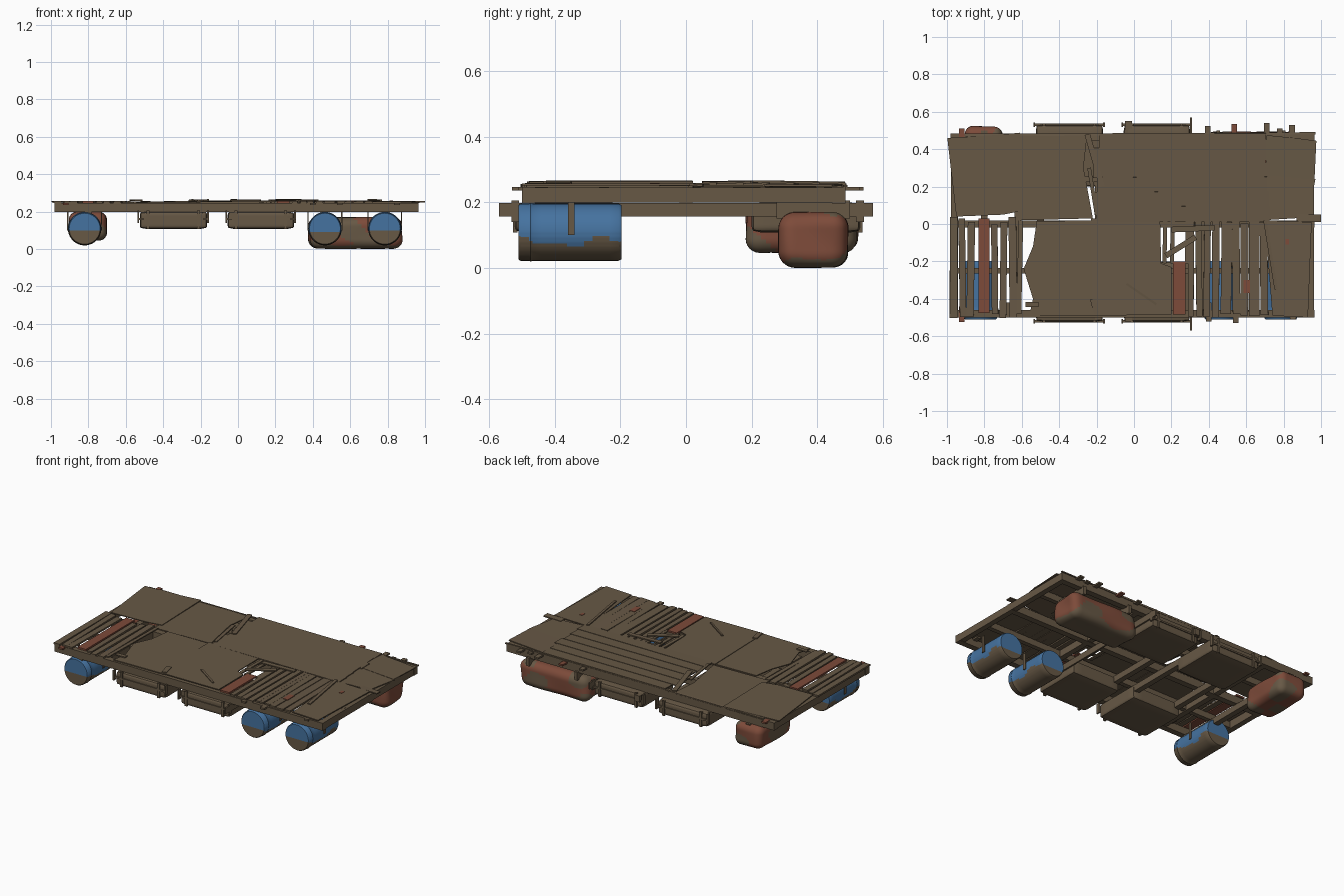
import bpy, bmesh, math, random
from mathutils import Vector, Matrix

if "Cube" in bpy.data.objects:
    bpy.data.objects.remove(bpy.data.objects["Cube"])

random.seed(7)

def material(name, rgb):
    m = bpy.data.materials.new(name)
    m.diffuse_color = (*rgb, 1)
    m.use_nodes = True
    m.node_tree.nodes["Principled BSDF"].inputs["Base Color"].default_value = m.diffuse_color
    return m

BROWN = material("weathered brown", (0.135, 0.098, 0.060))
RED = material("rust red", (0.205, 0.070, 0.042))
BLUE = material("barrel blue", (0.060, 0.170, 0.350))

def finish(name, bm, mats, smooth=False):
    bmesh.ops.recalc_face_normals(bm, faces=bm.faces)
    me = bpy.data.meshes.new(name)
    bm.to_mesh(me)
    bm.free()
    ob = bpy.data.objects.new(name, me)
    bpy.context.collection.objects.link(ob)
    for m in mats:
        me.materials.append(m)
    if smooth:
        bpy.ops.object.select_all(action='DESELECT')
        ob.select_set(True)
        bpy.context.view_layer.objects.active = ob
        bpy.ops.object.shade_smooth_by_angle(angle=math.radians(40))
    return ob

def box(name, x, y, z, mat=BROWN, rz=0, rx=0, ry=0):
    """Box from (min, max) ranges, turned about its centre."""
    bm = bmesh.new()
    c = Vector([(a + b) / 2 for a, b in (x, y, z)])
    s = [b - a for a, b in (x, y, z)]
    rot = Matrix.Rotation(rz, 4, 'Z') @ Matrix.Rotation(ry, 4, 'Y') @ Matrix.Rotation(rx, 4, 'X')
    bmesh.ops.create_cube(bm, size=1, matrix=Matrix.Translation(c) @ rot @ Matrix.Diagonal((*s, 1)))
    return finish(name, bm, [mat])

def sheet(name, pts, z, t=0.006, mat=BROWN):
    """Thin plate with an irregular outline; z may vary slightly per corner."""
    bm = bmesh.new()
    lo = [bm.verts.new((px, py, z + random.uniform(-.002, .002))) for px, py in pts]
    f = bm.faces.new(lo)
    r = bmesh.ops.extrude_face_region(bm, geom=[f])
    for v in r["geom"]:
        if isinstance(v, bmesh.types.BMVert):
            v.co.z += t
    return finish(name, bm, [mat])

def slat(name, p, q, w, z, t=0.007, mat=BROWN):
    """Loose slat from p to q seen from above."""
    a, b = Vector(p), Vector(q)
    n = Vector((-(b - a).y, (b - a).x)).normalized() * w / 2
    return sheet(name, [a + n, b + n, b - n, a - n], z, t, mat)

def rounded(name, lo, hi, r, rule, mats, cuts=16, wob=0.0):
    """Rounded box; rule(point) gives the material index."""
    bm = bmesh.new()
    bmesh.ops.create_cube(bm, size=2)
    bmesh.ops.subdivide_edges(bm, edges=bm.edges[:], cuts=cuts, use_grid_fill=True)
    lo, hi = Vector(lo), Vector(hi)
    c, h = (lo + hi) / 2, (hi - lo) / 2
    for v in bm.verts:
        p = Vector([v.co[i] * h[i] for i in range(3)])
        core = Vector([max(-(h[i] - r), min(h[i] - r, p[i])) for i in range(3)])
        d = p - core
        p = core + d.normalized() * r
        k = 1 - wob * (0.5 + 0.5 * math.sin(18 * p.x + 3) * math.sin(23 * p.y + 25 * p.z + 1))
        v.co = c + p * k
    for f in bm.faces:
        f.material_index = rule(f.calc_center_median())
    return finish(name, bm, mats, True)

# --- frame: long beams, end beams and lower cross beams
for n, y in (("front", -0.48), ("middle", 0.0), ("back", 0.465)):
    box(f"{n}_long_beam", (-0.98, 0.965), (y - .02, y + .02), (0.197, 0.246))
for n, x in (("left", -0.96), ("left_inner", -0.62), ("right_inner", 0.36), ("right", 0.945)):
    box(f"{n}_end_beam", (x - .018, x + .018), (-0.50, 0.485), (0.199, 0.245))
for n, x, y0, y1 in (("a", -0.80, -0.5, 0.5), ("b", -0.50, -0.5, 0.5), ("c", -0.19, -0.51, 0.5),
                     ("d", -0.03, -0.52, 0.55), ("e", 0.305, -0.57, 0.57)):
    w = 0.005 if n == "e" else 0.018
    box(f"cross_beam_{n}", (x - w, x + w), (y0, y1), (0.157, 0.198))
for y in (-0.25, 0.24):
    box("inner_long_beam", (-0.97, 0.95), (y - .015, y + .015), (0.205, 0.246))

# --- barrels: ribbed cylinders lying along y, blue above a wavy dirt line
def barrel(name, x, phase):
    bm = bmesh.new()
    R, n, zc = 0.087, 36, 0.109
    prof = [(-0.510, .95), (-0.504, 1), (-0.478, 1), (-0.473, 1.03), (-0.467, 1)]
    prof += [(-0.467 + .026 * i, 1) for i in range(1, 10)] + [(-0.205, 1), (-0.197, .95)]
    rings = [[bm.verts.new((x + R * k * math.cos(2 * math.pi * i / n), y,
                            zc + R * k * math.sin(2 * math.pi * i / n))) for i in range(n)] for y, k in prof]
    for a, b in zip(rings, rings[1:]):
        for i in range(n):
            bm.faces.new((a[i], a[(i + 1) % n], b[(i + 1) % n], b[i]))
    bm.faces.new(rings[0])
    bm.faces.new(rings[-1])
    for i in range(9):
        bmesh.ops.bisect_plane(bm, geom=bm.verts[:] + bm.edges[:] + bm.faces[:],
                               plane_co=(0, 0, 0.05 + i * 0.008), plane_no=(0, 0, 1))
    for f in bm.faces:
        c = f.calc_center_median()
        line = 0.080 + 0.014 * math.sin(24 * c.y + phase) + 0.008 * math.sin(50 * c.y + phase * 2)
        f.material_index = 1 if c.z < line else 0
    finish(name, bm, [BLUE, BROWN], True)

for n, x, p in (("left", -0.82, 0.5), ("centre", 0.465, 2.0), ("right", 0.785, 1.2)):
    barrel(f"{n}_barrel", x, p)
    for s in (-1, 1):
        box("barrel_strap", (x + s * .09 - .003, x + s * .09 + .003), (-.36, -.34), (.10, .21))

# --- rusty canisters under the back edge
def rust(p):
    v = math.sin(17 * p.x + 1) * math.cos(19 * p.y) + 0.7 * math.sin(31 * p.z + 13 * p.x)
    return 1 if v < -0.35 or p.z < 0.03 + .015 * math.sin(20 * p.x) else 0

rounded("right_canister", (0.375, 0.28, 0.0), (0.88, 0.495, 0.172), 0.05, rust, [RED, BROWN], 22, 0.04)
rounded("left_canister", (-0.905, 0.18, 0.045), (-0.70, 0.525, 0.20), 0.045, rust, [RED, BROWN], 22, 0.04)
for x in (0.45, 0.80):
    box("canister_strap", (x - .01, x + .01), (0.275, 0.50), (0.15, 0.205))

# --- four flat float tanks with straps, two front and two back
for nx, x0, x1 in (("left", -0.525, -0.165), ("right", -0.055, 0.30)):
    for ny, y0, y1 in (("front", -0.52, -0.20), ("back", 0.20, 0.53)):
        rounded(f"{ny}_{nx}_float", (x0, y0, 0.108), (x1, y1, 0.20), 0.018, lambda p: 0, [BROWN], 10)
        ye = y0 if ny == "front" else y1
        box("float_rim", (x0 - .012, x1 + .004), (ye - .006, ye + .006), (0.155, 0.166))
        for x in (x0 + .045, x1 - .045):
            box("float_strap", (x - .008, x + .008), (ye - .007, ye + .007), (0.108, 0.205))
        for x in (x0 - .008, x1 + .005):
            box("float_post", (x - .005, x + .005), (ye - .012, ye + .012), (0.14, 0.205))

# --- back half of the deck: big overlapping sheets
sheet("back_left_sheet", [(-.998, .46), (-.75, .475), (-.61, .488), (-.60, .07), (-.70, .05), (-.95, .04)], .251)
sheet("back_left_inner_sheet", [(-.63, .485), (-.40, .475), (-.25, .482), (-.27, .30), (-.22, .03), (-.62, .02)], .247)
for i in range(6):
    y = 0.012 + i * 0.078
    box("back_board", (-.20 + random.uniform(-.02, .02), .72 + random.uniform(-.02, .01)), (y, y + .083),
        (.252, .259), rz=random.uniform(-.004, .004), rx=0.03)
sheet("back_right_sheet", [(.70, .40), (.71, .475), (.86, .46), (.975, .445), (.965, .235), (.71, .26)], .250)
sheet("right_middle_sheet", [(.69, .02), (.93, .035), (.97, .24), (.71, .265)], .247)
slat("right_end_slat", (.87, .035), (1.0, .03), .04, .249)
slat("back_edge_slat", (-.9, .475), (.97, .485), .012, .246)

# --- front half: two sheets and rows of planks
sheet("front_centre_sheet", [(-.52, .015), (-.20, .02), (-.20, -.49), (-.56, -.49), (-.54, -.40), (-.59, -.24),
                             (-.54, -.12)], .249)
sheet("front_inner_sheet", [(-.23, .03), (.14, .012), (.145, -.21), (.20, -.23), (.20, -.485), (-.22, -.49)], .252)
sheet("front_right_sheet", [(.70, .02), (.95, .01), (.93, -.50), (.74, -.49)], .251)

def planks(name, x0, x1, w, gap, red):
    x, i = x0, 0
    while x < x1 - .01:
        ww = w * random.uniform(.75, 1.15)
        top = random.uniform(-.01, .045)
        box(f"{name}_{i}", (x, x + ww), (-.48 - random.uniform(0, .025), top),
            (.245, .256), RED if i in red else BROWN, rz=random.uniform(-.015, .015), ry=random.uniform(-.05, .05))
        x += ww + gap
        i += 1

planks("left_plank", -.985, -.845, .045, .008, ())
box("red_left_plank", (-.832, -.772), (-.475, .03), (.246, .257), RED)
planks("left_inner_plank", -.762, -.62, .042, .012, ())
slat("left_gap_slat", (-.615, -.48), (-.605, .02), .025, .248)
box("red_middle_plank", (.208, .275), (-.485, -.20), (.247, .258), RED)
for x in (.165, .205, .285):
    box("gap_slat", (x - .011, x + .011), (-.21, .02), (.246, .254), rz=random.uniform(-.03, .03))
planks("right_plank", .29, .48, .036, .010, ())
planks("right_inner_plank", .48, .72, .052, .003, ())
box("red_chip", (.585, .62), (-.37, -.30), (.252, .259), RED)
box("red_chip", (.81, .83), (-.11, -.08), (.252, .259), RED)

# --- plank ends sticking out past the front and back edges
for x, y0, y1, m in ((-.92, -.525, -.44, RED), (-.67, -.50, -.42, BROWN), (.40, -.52, -.42, BROWN),
                     (.545, -.53, -.42, BROWN), (.85, -.51, -.42, BROWN), (-.92, .42, .51, RED),
                     (.395, .42, .525, BROWN), (.535, .42, .535, RED), (.71, .42, .54, BROWN),
                     (.78, .42, .51, BROWN), (.845, .42, .53, BROWN)):
    box("plank_end", (x - .015, x + .015), (y0, y1), (.236, .247), m)

# --- loose slats lying across the deck
for p, q, w in (((-.25, .48), (-.17, .20), .03), ((-.24, .30), (-.20, .05), .02), ((-.04, -.32), (.12, -.43), .012),
                ((.17, -.17), (.33, -.07), .03), ((.70, .02), (.76, -.35), .018), ((.20, -.03), (.43, -.02), .03),
                ((-.58, -.43), (-.51, -.43), .025), ((-.22, -.40), (-.20, -.48), .03)):
    slat("loose_slat", p, q, w, .258)
